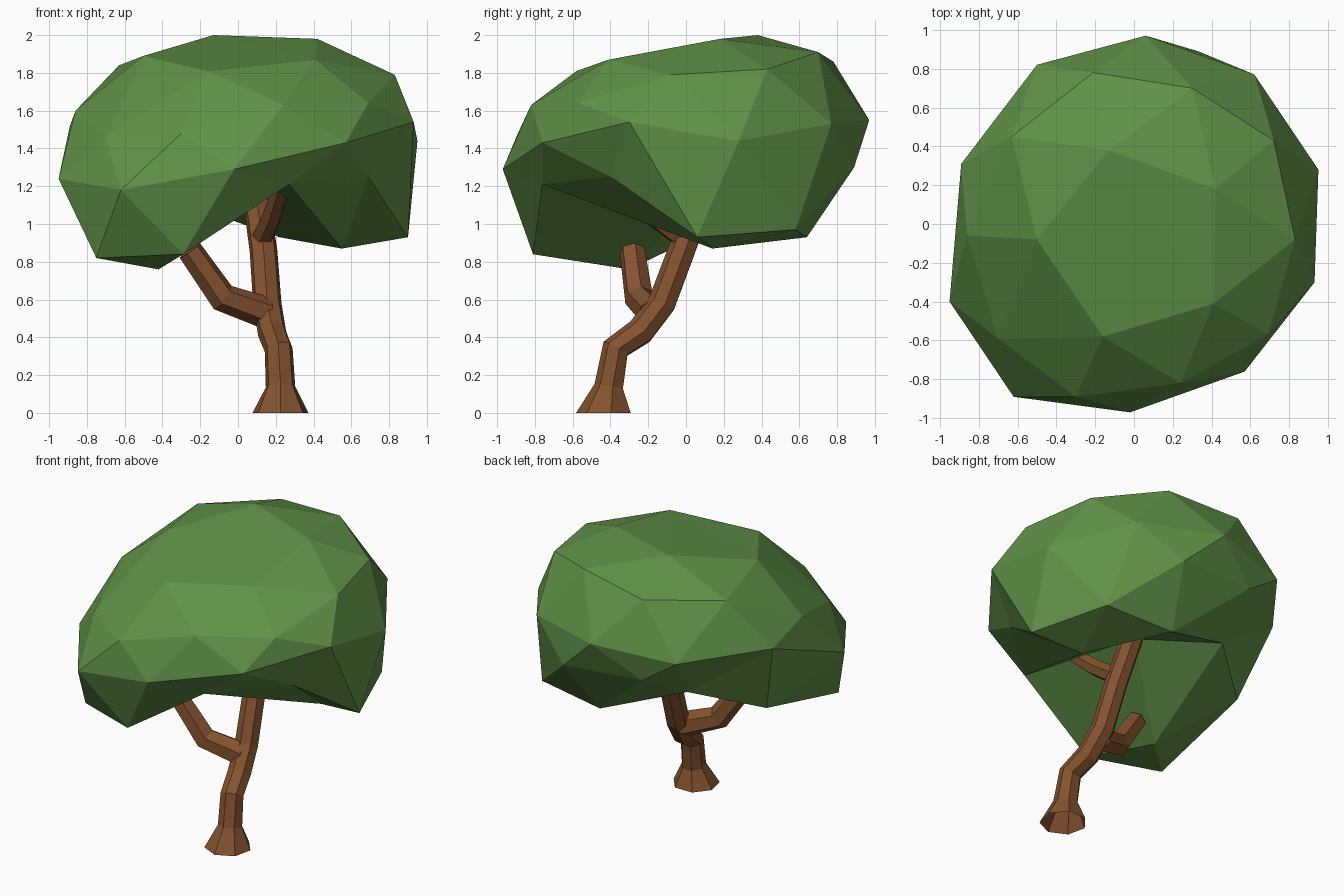
import bpy, bmesh, math
from mathutils import Vector

if "Cube" in bpy.data.objects:
    bpy.data.objects.remove(bpy.data.objects["Cube"])


def material(name, rgb):
    m = bpy.data.materials.new(name)
    m.diffuse_color = (*rgb, 1)
    m.use_nodes = True
    m.node_tree.nodes["Principled BSDF"].inputs["Base Color"].default_value = m.diffuse_color
    return m


def finish(bm, name, mat):
    bmesh.ops.recalc_face_normals(bm, faces=bm.faces)
    me = bpy.data.meshes.new(name)
    bm.to_mesh(me)
    bm.free()
    me.materials.append(mat)
    ob = bpy.data.objects.new(name, me)
    bpy.context.collection.objects.link(ob)
    return ob


def tube(name, path, mat, sides=7, open_foot=False):
    """Low-poly limb through (x, y, z, radius) points."""
    bm = bmesh.new()
    pts = [Vector(p[:3]) for p in path]
    rings = []
    for i, p in enumerate(pts):
        t = pts[min(i + 1, len(pts) - 1)] - pts[max(i - 1, 0)]
        if open_foot and i == 0:
            t = Vector((0, 0, 1))
        q = Vector((0, 0, 1)).rotation_difference(t.normalized())
        ring = []
        for k in range(sides):
            a = 2 * math.pi * (k + 0.25) / sides
            ring.append(bm.verts.new(p + q @ (Vector((math.cos(a), math.sin(a), 0)) * path[i][3])))
        rings.append(ring)
    for a, b in zip(rings, rings[1:]):
        for k in range(sides):
            n = (k + 1) % sides
            bm.faces.new((a[k], a[n], b[n], b[k]))
    if not open_foot:
        bm.faces.new(rings[0][::-1])
    bm.faces.new(rings[-1])
    return finish(bm, name, mat)


def faceted_blob(name, upper, lower, centre, drop, mat):
    """Triangulate points by direction from a centre, so hollows are kept.
    Underside points are dropped while joining, so the rim stays crisp."""
    bm = bmesh.new()
    home = {}
    for points, shift in ((upper, 0), (lower, drop)):
        for p in points:
            d = Vector(p) - Vector(centre) - Vector((0, 0, shift))
            home[bm.verts.new(d.normalized())] = Vector(p)
    bmesh.ops.convex_hull(bm, input=list(bm.verts))
    for v, p in home.items():
        v.co = p
    return finish(bm, name, mat)


leaf = material("leaf green", (0.12, 0.285, 0.064))
bark = material("bark brown", (0.23, 0.085, 0.028))

# Canopy: crown, shoulder and widest rings
upper = [
    (-.13, .38, 2.0), (.42, .18, 1.98), (-.50, -.08, 1.89), (.41, -.41, 1.87),
    (-.16, -.58, 1.81), (.30, .70, 1.91), (-.21, .78, 1.86), (.72, .43, 1.82),
    (.83, -.08, 1.79), (-.63, .45, 1.84), (-.86, -.06, 1.60), (-.70, -.59, 1.46),
    (-.30, -.89, 1.48), (.24, -.82, 1.63), (.69, -.57, 1.64), (-.02, -.97, 1.29),
    (.57, -.76, 1.43), (.93, -.30, 1.54), (.95, .28, 1.44), (.62, .77, 1.53),
    (.06, .97, 1.55), (.33, .89, 1.30), (-.50, .82, 1.50), (-.89, .31, 1.52),
    (-.95, -.40, 1.24), (-.62, -.89, 1.18),
]
# Canopy: lower rim and hollow underside
lower = [
    (.27, -.76, 1.21), (.69, -.40, 1.25), (.90, .06, .93), (.55, .14, .87),
    (.71, .58, .97), (.22, .64, .93), (-.25, .84, 1.33), (-.34, .47, 1.13),
    (-.73, .15, 1.0), (-.75, -.62, .82), (-.29, -.81, .84), (-.42, -.30, .76),
    (.08, .10, 1.17),
]
faceted_blob("canopy", upper, lower, (0, 0, 1.5), 0.4, leaf)

# Trunk with flared, open foot, leaning back
tube("trunk", [(.225, -.43, 0, .152), (.225, -.405, .14, .08), (.215, -.37, .34, .076),
               (.18, -.24, .43, .077), (.155, -.125, .58, .077), (.135, -.02, .86, .075),
               (.08, .12, 1.25, .07)], bark, open_foot=True)

# Side branches
tube("left_branch", [(.15, -.17, .53, .085), (-.08, -.25, .61, .078),
                     (-.255, -.285, .86, .068)], bark, 6)
tube("upper_branch", [(.13, -.02, .93, .06), (.18, -.17, 1.04, .055),
                      (.23, -.34, 1.20, .05)], bark, 6)
